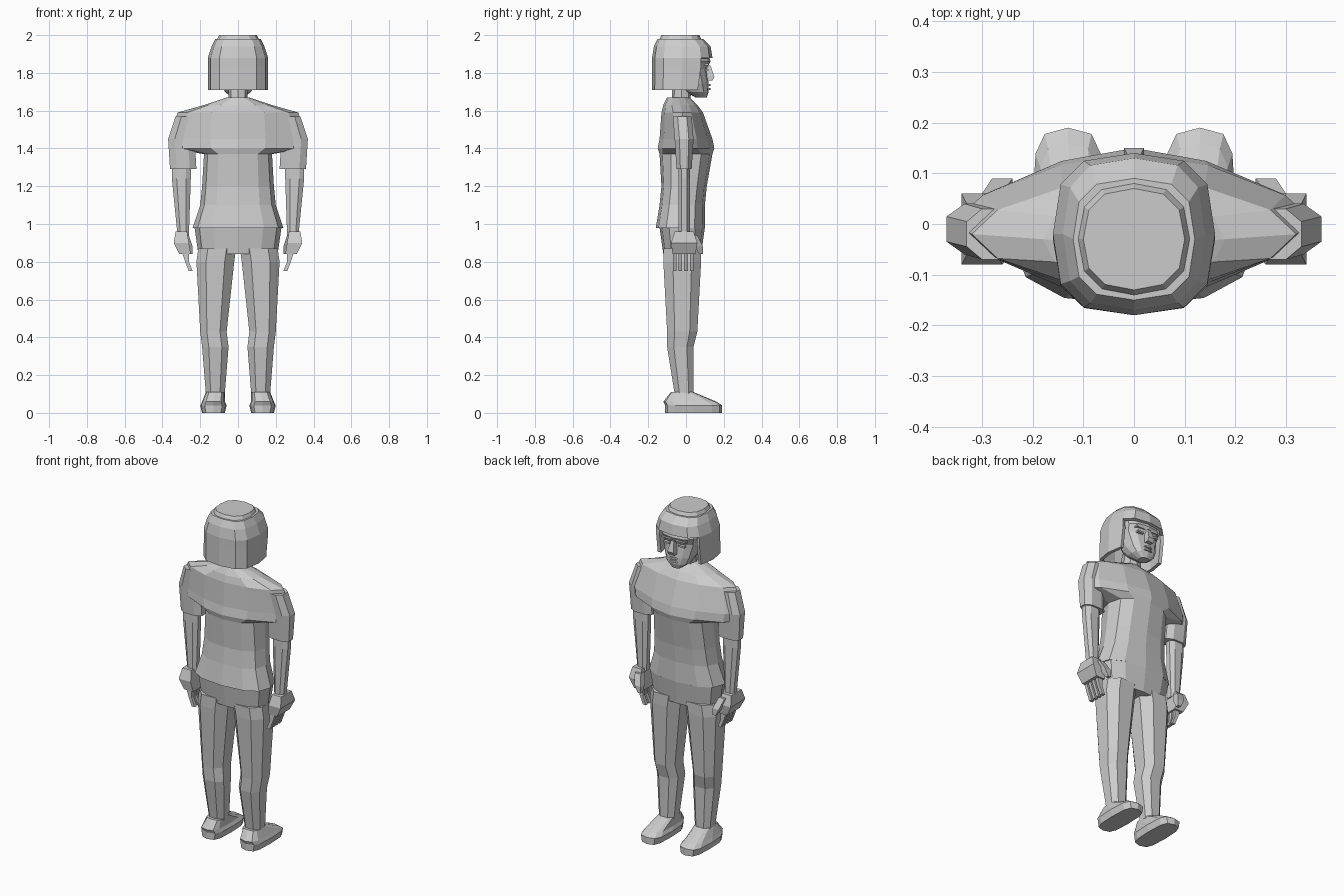
import bpy, bmesh, math
from math import cos, sin, pi

cube = bpy.data.objects.get("Cube")
if cube:
    bpy.data.objects.remove(cube)

GREY = bpy.data.materials.new("plain grey")
GREY.use_nodes = True
colour = (.6, .6, .6, 1)
GREY.diffuse_color = colour
GREY.node_tree.nodes["Principled BSDF"].inputs["Base Color"].default_value = colour


def ring(z, wide, deep, x=0, y=0, point=.8):
    """Cross-section with half sizes; low point is boxy, high point is a diamond."""
    return dict(z=z, wide=wide, deep=deep, x=x, y=y, point=point)


def power(value, exponent):
    if math.isclose(value, 0, abs_tol=.001):
        return 0
    return math.copysign(abs(value) ** exponent, value)


def outline(section, sides, flat):
    """Points of one cross-section; flat turns an edge, not a corner, to the side."""
    turn = pi / sides if flat else 0
    angles = [2 * pi * i / sides + turn for i in range(sides)]
    across = [power(cos(angle), section["point"]) for angle in angles]
    along = [power(sin(angle), section["point"]) for angle in angles]
    return [(section["x"] + section["wide"] * a / max(across),
             section["y"] + section["deep"] * b / max(along),
             section["z"]) for a, b in zip(across, along)]


def loft(name, *sections, sides=12, flat=False, keep=None):
    """Skin the sections from bottom to top, keeping only the faces asked for."""
    bm = bmesh.new()
    loops = [[bm.verts.new(co) for co in outline(section, sides, flat)]
             for section in sections]
    for low, high in zip(loops, loops[1:]):
        for i in range(sides):
            j = (i + 1) % sides
            bm.faces.new((low[i], low[j], high[j], high[i]))
    bm.faces.new(loops[0])
    bm.faces.new(loops[-1])
    bmesh.ops.recalc_face_normals(bm, faces=bm.faces)
    if keep:
        unwanted = [f for f in bm.faces if not keep(f.calc_center_median(), f.normal)]
        bmesh.ops.delete(bm, geom=unwanted, context='FACES')
    mesh = bpy.data.meshes.new(name)
    bm.to_mesh(mesh)
    bm.free()
    mesh.materials.append(GREY)
    part = bpy.data.objects.new(name, mesh)
    bpy.context.collection.objects.link(part)
    return part


def block(name, *sections):
    """Tapering four-sided block."""
    for section in sections:
        section["point"] = 0
    return loft(name, *sections, sides=4, flat=True)


# shirt: hem, waist, chest, then the wide pointed shoulders up to the collar
loft("shirt",
     ring(z=.98, wide=.24, deep=.13, y=-.03),
     ring(z=1.1, wide=.2, deep=.12, y=-.02),
     ring(z=1.2, wide=.19, deep=.12, y=-.01),
     ring(z=1.37, wide=.18, deep=.14),
     ring(z=1.4, wide=.35, deep=.15, point=1.3),
     ring(z=1.45, wide=.36, deep=.14, point=1.3),
     ring(z=1.59, wide=.32, deep=.11, y=-.02, point=1.2),
     ring(z=1.63, wide=.18, deep=.09, y=-.03, point=1),
     ring(z=1.67, wide=.06, deep=.06, y=-.04, point=1))

# trouser seat
loft("trouser_hips",
     ring(z=.84, wide=.21, deep=.1, y=-.02),
     ring(z=.98, wide=.23, deep=.12, y=-.02))

# neck and face
loft("neck",
     ring(z=1.6, wide=.05, deep=.05, y=-.03),
     ring(z=1.75, wide=.05, deep=.05, y=-.02), sides=8)
loft("face",
     ring(z=1.67, wide=.03, deep=.03, y=.08),
     ring(z=1.7, wide=.07, deep=.06, y=.06),
     ring(z=1.74, wide=.09, deep=.08, y=.04),
     ring(z=1.82, wide=.11, deep=.09, y=.02),
     ring(z=1.86, wide=.12, deep=.11, y=.02),
     ring(z=1.92, wide=.11, deep=.1, y=.01))
block("nose",
      ring(z=1.76, wide=.02, deep=.02, y=.12),
      ring(z=1.78, wide=.02, deep=.02, y=.13),
      ring(z=1.84, wide=.01, deep=.02, y=.11))
for lip, height in (("lower_lip", 1.71), ("upper_lip", 1.73)):
    loft(lip,
         ring(z=height, wide=.03, deep=.02, y=.11),
         ring(z=height + .01, wide=.02, deep=.02, y=.11), sides=8)


def covers_head(centre, normal):
    """Leave the underside open, and the face below the fringe."""
    before_face = centre.y > .06 and centre.z < 1.87
    return normal.z > -.9 and not before_face


# bobbed hair shell and its flat crown
hair = loft("hair",
            ring(z=1.71, wide=.16, deep=.15, y=-.03, point=.7),
            ring(z=1.83, wide=.16, deep=.16, y=-.02, point=.7),
            ring(z=1.88, wide=.16, deep=.16, y=-.02, point=.7),
            ring(z=1.94, wide=.14, deep=.15, y=-.02, point=.7),
            ring(z=1.98, wide=.12, deep=.12, y=-.03, point=.7),
            keep=covers_head)
shell = hair.modifiers.new("thickness", 'SOLIDIFY')
shell.thickness = .02
shell.offset = -1
loft("hair_crown",
     ring(z=1.98, wide=.11, deep=.11, y=-.03),
     ring(z=2, wide=.1, deep=.1, y=-.03))

# paired parts
for side, s in (("left", 1), ("right", -1)):
    for feature, height, width in (("eye", 1.81, .02), ("eyebrow", 1.84, .03)):
        block(f"{side}_{feature}",
              ring(z=height, wide=width, deep=.01, x=s * .05, y=.11),
              ring(z=height + .01, wide=width, deep=.01, x=s * .05, y=.11))

    # short sleeve and bare forearm
    loft(side + "_sleeve",
         ring(z=1.29, wide=.07, deep=.04, x=s * .29, y=-.01),
         ring(z=1.45, wide=.07, deep=.05, x=s * .3, y=-.01),
         ring(z=1.57, wide=.06, deep=.05, x=s * .27, y=-.02), sides=8, flat=True)
    loft(side + "_forearm",
         ring(z=.94, wide=.03, deep=.03, x=s * .29, y=-.01),
         ring(z=1.24, wide=.05, deep=.03, x=s * .3, y=-.01),
         ring(z=1.32, wide=.05, deep=.03, x=s * .3, y=-.01), sides=8, flat=True)

    # hand: palm, four curled fingers and the thumb
    block(side + "_palm",
          ring(z=.84, wide=.03, deep=.06, x=s * .28, y=-.01),
          ring(z=.9, wide=.04, deep=.07, x=s * .3, y=-.01),
          ring(z=.96, wide=.03, deep=.05, x=s * .3, y=-.01))
    for number, finger in enumerate(("little", "ring", "middle", "index")):
        across = -.06 + .03 * number
        block(f"{side}_{finger}_finger",
              ring(z=.75, wide=.01, deep=.01, x=s * .25, y=across),
              ring(z=.8, wide=.01, deep=.01, x=s * .27, y=across),
              ring(z=.86, wide=.02, deep=.01, x=s * .28, y=across))
    block(side + "_thumb",
          ring(z=.84, wide=.01, deep=.01, x=s * .25, y=.08),
          ring(z=.88, wide=.02, deep=.02, x=s * .26, y=.07),
          ring(z=.94, wide=.02, deep=.02, x=s * .28, y=.04))

    # trouser leg: ankle, calf, knee, thigh
    loft(side + "_trouser_leg",
         ring(z=.1, wide=.05, deep=.05, x=s * .12, y=-.01),
         ring(z=.35, wide=.07, deep=.07, x=s * .12, y=-.03),
         ring(z=.43, wide=.07, deep=.08, x=s * .13, y=-.02),
         ring(z=.8, wide=.1, deep=.1, x=s * .12, y=-.02),
         ring(z=.87, wide=.1, deep=.1, x=s * .11, y=-.02), sides=8, flat=True)

    # shoe: flat sole, low toe, raised instep
    loft(side + "_shoe",
         ring(z=0, wide=.06, deep=.15, x=s * .13, y=.04, point=.6),
         ring(z=.04, wide=.07, deep=.15, x=s * .13, y=.04, point=.6),
         ring(z=.06, wide=.06, deep=.14, x=s * .13, y=.02, point=.6),
         ring(z=.11, wide=.05, deep=.06, x=s * .12, y=-.02, point=.6))
